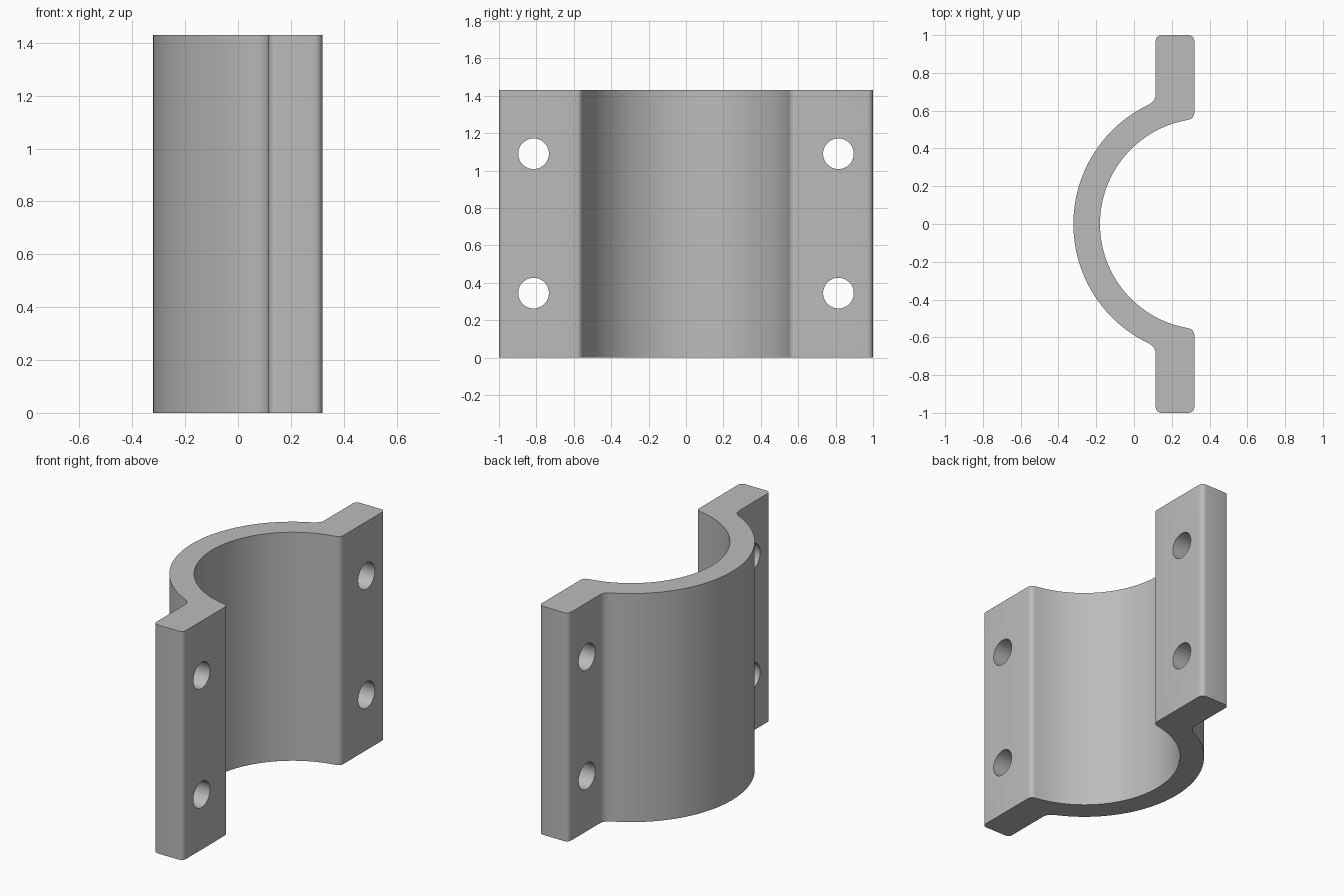
import bpy, bmesh, math
from mathutils import Vector, Matrix

cube = bpy.data.objects.get("Cube")
if cube:
    bpy.data.objects.remove(cube, do_unlink=True)

HEIGHT = 1.43
CX, R_IN, R_OUT = 0.379, 0.559, 0.70      # saddle centre and radii
X_BACK, X_FACE = 0.115, 0.319             # flange thickness range
HOLE_Y, HOLE_R, HOLE_Z = 0.815, 0.082, (0.345, 1.09)

grey = bpy.data.materials.new("steel_grey")
grey.use_nodes = True
grey.diffuse_color = (0.5, 0.5, 0.5, 1)
grey.node_tree.nodes["Principled BSDF"].inputs["Base Color"].default_value = (0.5, 0.5, 0.5, 1)


def fillet(corner, d_in, d_out, t, n=6):
    """Round a corner, starting and ending a distance t from it."""
    c, a, b = Vector(corner), Vector(d_in).normalized(), Vector(d_out).normalized()
    turn = a.angle(b)
    radius = t / math.tan(turn / 2)
    side = math.copysign(1, a.x * b.y - a.y * b.x)
    normal = Vector((-a.y, a.x)) * side
    start = c - a * t
    return [start + a * radius * math.sin(turn * i / n)
            + normal * radius * (1 - math.cos(turn * i / n)) for i in range(n + 1)]


def arc(radius, a0, a1, n=40):
    """Arc about the saddle centre; angle is measured from -x towards +y."""
    return [Vector((CX - radius * math.cos(a0 + (a1 - a0) * i / n),
                    radius * math.sin(a0 + (a1 - a0) * i / n))) for i in range(n + 1)]


# Half cross-section for y >= 0, outer wall first
a_out = math.acos((CX - X_BACK) / R_OUT)
a_in = math.acos((CX - X_FACE) / R_IN)
root = (X_BACK, R_OUT * math.sin(a_out))
lip = (X_FACE, R_IN * math.sin(a_in))
half = arc(R_OUT, 0, a_out - 0.04 / R_OUT)
half += fillet(root, (math.sin(a_out), math.cos(a_out)), (0, 1), 0.04)[1:]
half += fillet((X_BACK, 1), (0, 1), (1, 0), 0.03)
half += fillet((X_FACE, 1), (1, 0), (0, -1), 0.03)
half += fillet(lip, (0, -1), (-math.sin(a_in), -math.cos(a_in)), 0.03)
half += arc(R_IN, a_in - 0.03 / R_IN, 0)[1:]
outline = half + [Vector((p.x, -p.y)) for p in reversed(half[1:-1])]


def make_object(name, bm):
    bmesh.ops.recalc_face_normals(bm, faces=bm.faces[:])
    mesh = bpy.data.meshes.new(name)
    bm.to_mesh(mesh)
    bm.free()
    mesh.materials.append(grey)
    obj = bpy.data.objects.new(name, mesh)
    bpy.context.collection.objects.link(obj)
    return obj


# Clamp half: extruded cross-section
bm = bmesh.new()
base = bm.faces.new([bm.verts.new((p.x, p.y, 0)) for p in outline])
top = bmesh.ops.extrude_face_region(bm, geom=[base], use_keep_orig=True)
bmesh.ops.translate(bm, vec=(0, 0, HEIGHT),
                    verts=[g for g in top["geom"] if isinstance(g, bmesh.types.BMVert)])
clamp = make_object("clamp_half", bm)

# Bolt holes through both flanges
bm = bmesh.new()
for y in (-HOLE_Y, HOLE_Y):
    for z in HOLE_Z:
        place = Matrix.Translation(((X_BACK + X_FACE) / 2, y, z)) @ Matrix.Rotation(math.pi / 2, 4, 'Y')
        bmesh.ops.create_cone(bm, cap_ends=True, segments=48, radius1=HOLE_R,
                              radius2=HOLE_R, depth=0.4, matrix=place)
cutter = make_object("bolt_hole_cutter", bm)
cutter.hide_render = True

mod = clamp.modifiers.new("bolt_holes", 'BOOLEAN')
mod.operation = 'DIFFERENCE'
mod.solver = 'EXACT'
mod.object = cutter

bpy.ops.object.select_all(action='DESELECT')
clamp.select_set(True)
bpy.context.view_layer.objects.active = clamp
bpy.ops.object.modifier_apply(modifier=mod.name)
bpy.data.objects.remove(cutter, do_unlink=True)
bpy.ops.object.shade_smooth_by_angle(angle=math.radians(30))
